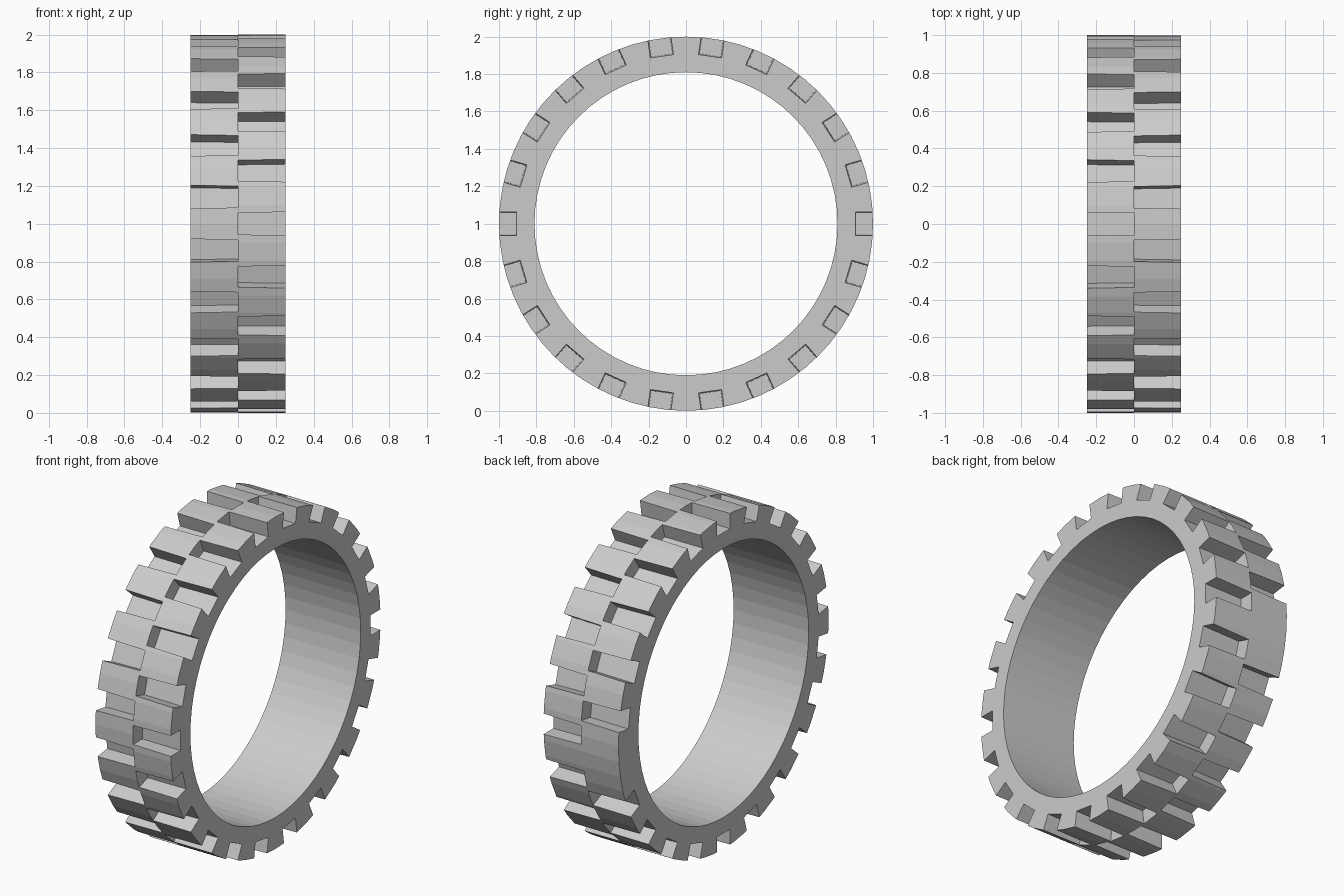
import bpy, bmesh, math
from mathutils import Matrix, Vector

cube = bpy.data.objects.get("Cube")
if cube:
    bpy.data.objects.remove(cube, do_unlink=True)

OUTER, INNER, HALF_WIDTH = 1.0, 0.81, 0.25
SEGMENTS, NOTCHES = 64, 22

grey = bpy.data.materials.new("tyre grey")
grey.use_nodes = True
grey.diffuse_color = (0.6, 0.6, 0.6, 1)
grey.node_tree.nodes["Principled BSDF"].inputs["Base Color"].default_value = grey.diffuse_color


def make_object(name, bm):
    bmesh.ops.recalc_face_normals(bm, faces=bm.faces)
    mesh = bpy.data.meshes.new(name)
    bm.to_mesh(mesh)
    bm.free()
    mesh.materials.append(grey)
    obj = bpy.data.objects.new(name, mesh)
    bpy.context.collection.objects.link(obj)
    return obj


# Plain ring: a rectangular section swept around the x axis
bm = bmesh.new()
section = [(-HALF_WIDTH, INNER), (HALF_WIDTH, INNER), (HALF_WIDTH, OUTER), (-HALF_WIDTH, OUTER)]
rings = []
for i in range(SEGMENTS):
    a = math.tau * i / SEGMENTS
    rings.append([bm.verts.new((x, r * math.cos(a), r * math.sin(a))) for x, r in section])
for i, ring in enumerate(rings):
    following = rings[(i + 1) % SEGMENTS]
    for j in range(4):
        k = (j + 1) % 4
        bm.faces.new((ring[j], ring[k], following[k], following[j]))
tyre = make_object("tyre", bm)
tyre.location.z = OUTER

# Notch cutters: slightly tapered boxes, the two sides staggered by half a step
bm = bmesh.new()
for side in (1, -1):
    for i in range(NOTCHES):
        angle = math.tau * (i + (0 if side > 0 else 0.5)) / NOTCHES
        turn = Matrix.Rotation(angle, 4, "X")
        box = bmesh.ops.create_cube(bm, size=2)["verts"]
        for v in box:
            outside = v.co.x > 0
            x = 0.3 if outside else 0.0
            half = 0.063 if outside else 0.057
            floor = 0.904 if outside else 0.91
            y = 1.1 if v.co.y > 0 else floor
            v.co = turn @ Vector((side * x, y, math.copysign(half, v.co.z)))
cutter = make_object("notch_cutter", bm)
cutter.location.z = OUTER
cutter.hide_render = True

# Cut the tread and discard the cutter
cut = tyre.modifiers.new("tread notches", "BOOLEAN")
cut.operation = "DIFFERENCE"
cut.solver = "EXACT"
cut.object = cutter
bpy.context.view_layer.objects.active = tyre
bpy.ops.object.modifier_apply(modifier=cut.name)
bpy.data.objects.remove(cutter, do_unlink=True)
